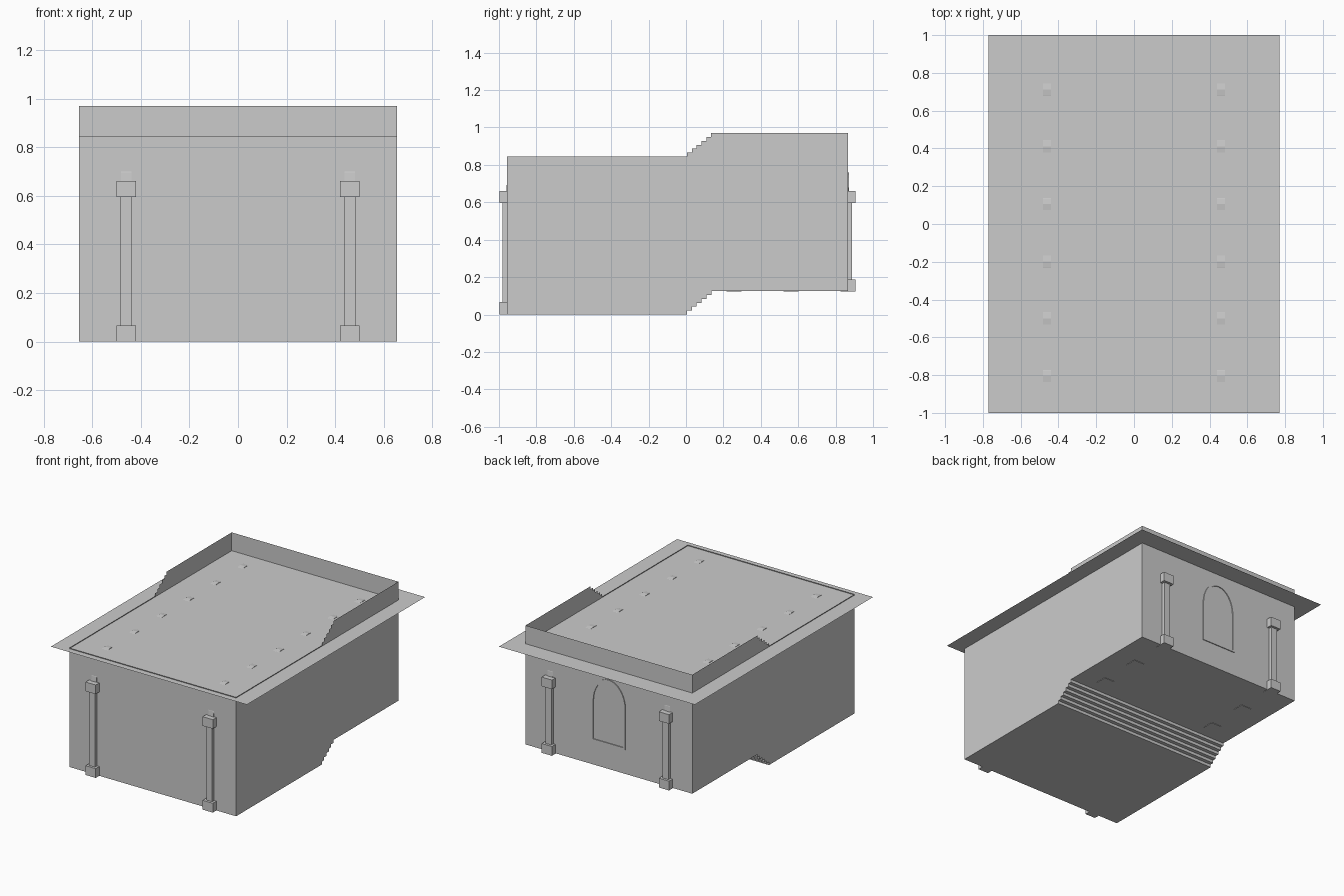
import bpy, math

if "Cube" in bpy.data.objects:
    bpy.data.objects.remove(bpy.data.objects["Cube"])

W = 0.655                 # half width of the hall
Y0, Y1 = -0.957, 0.865    # front and back wall
H = 0.845                 # wall height
RISE = 0.125              # height of the raised back floor
CEIL = 0.84
COL_X = 0.46
BAYS = 6
PITCH = (Y1 - Y0) / BAYS
SPRING = 0.66             # top of the capitals


def make(name, verts, faces):
    me = bpy.data.meshes.new(name)
    me.from_pydata(verts, [], faces)
    me.update()
    ob = bpy.data.objects.new(name, me)
    bpy.context.collection.objects.link(ob)
    return ob


def box(name, x, y, z0, z1, w):
    h = w / 2
    v = [(x + sx * h, y + sy * h, z) for z in (z0, z1)
         for sx, sy in ((-1, -1), (1, -1), (1, 1), (-1, 1))]
    f = [(3, 2, 1, 0), (4, 5, 6, 7)] + [(i, (i + 1) % 4, (i + 1) % 4 + 4, i + 4) for i in range(4)]
    return make(name, v, f)


def band(name, outer, inner, closed, place, d0, d1):
    """Solid band between two matching outlines, from depth d0 to d1."""
    n = len(outer)
    v = [place(p, d) for d in (d0, d1) for loop in (outer, inner) for p in loop]
    f = []
    for i in range(n if closed else n - 1):
        j = (i + 1) % n
        f += [(i, j, n + j, n + i), (2 * n + i, 3 * n + i, 3 * n + j, 2 * n + j),
              (i, 2 * n + i, 2 * n + j, j), (n + i, n + j, 3 * n + j, 3 * n + i)]
    if not closed:
        for i in (0, n - 1):
            f.append((i, n + i, 3 * n + i, 2 * n + i))
    return make(name, v, f)


# stepped floor profile in (y, z): 6 risers, 5 treads
prof = [(Y0, 0.0), (0.005, 0.0)]
for i in range(6):
    y = 0.005 + i * 0.026
    z = RISE * (i + 1) / 6
    prof.append((y, z))
    prof.append((y + 0.026 if i < 5 else Y1, z))
n = len(prof)

# floor with steps
fv = [(s * W, y, z) for s in (-1, 1) for y, z in prof]
make("floor", fv, [(i, n + i, n + i + 1, i + 1) for i in range(n - 1)])

# side walls follow the stepped profile at top and bottom
for s, side in ((-1, "left"), (1, "right")):
    v = [(s * W, y, z) for y, z in prof] + [(s * W, y, z + H) for y, z in reversed(prof)]
    idx = tuple(range(2 * n))
    make(side + "_wall", v, [idx if s > 0 else idx[::-1]])

# end walls
for name, y, z, s in (("front_wall", Y0, 0.0, 1), ("back_wall", Y1, RISE, -1)):
    make(name, [(-s * W, y, z), (s * W, y, z), (s * W, y, z + H), (-s * W, y, z + H)],
         [(0, 1, 2, 3)])

# overhanging ceiling sheet
make("ceiling", [(-0.77, -1, CEIL), (0.77, -1, CEIL), (0.77, 1, CEIL), (-0.77, 1, CEIL)],
     [(0, 1, 2, 3)])


def arc(r, rise, steps=16):
    return [(-r * math.cos(math.pi * i / steps), rise * math.sin(math.pi * i / steps))
            for i in range(steps + 1)]


# two arcades: columns with arches spanning between them
for s in (-1, 1):
    x = s * COL_X
    for i in range(BAYS + 1):
        y = Y0 + i * PITCH
        z = RISE - 0.003 if y > 0.1 else 0.0
        box("column_base", x, y, z, z + 0.066, 0.08)
        box("column_shaft", x, y, z + 0.066, 0.595, 0.046)
        box("column_capital", x, y, 0.595, SPRING, 0.08)
    for i in range(BAYS):
        yc = Y0 + (i + 0.5) * PITCH
        band("arch", arc(PITCH / 2 + 0.004, 0.184), arc(PITCH / 2 - 0.024, 0.155), False,
             lambda p, d: (d, yc + p[0], SPRING + p[1]), x - 0.021, x + 0.021)

# arched window frame in the back wall
def window(r, rise, z0):
    return [(-r, z0)] + [(a, 0.58 + b) for a, b in arc(r, rise)] + [(r, z0)]

band("window_frame", window(0.132, 0.18, 0.298), window(0.12, 0.168, 0.31), True,
     lambda p, d: (p[0], d, p[1]), Y1 - 0.006, Y1 + 0.006)
